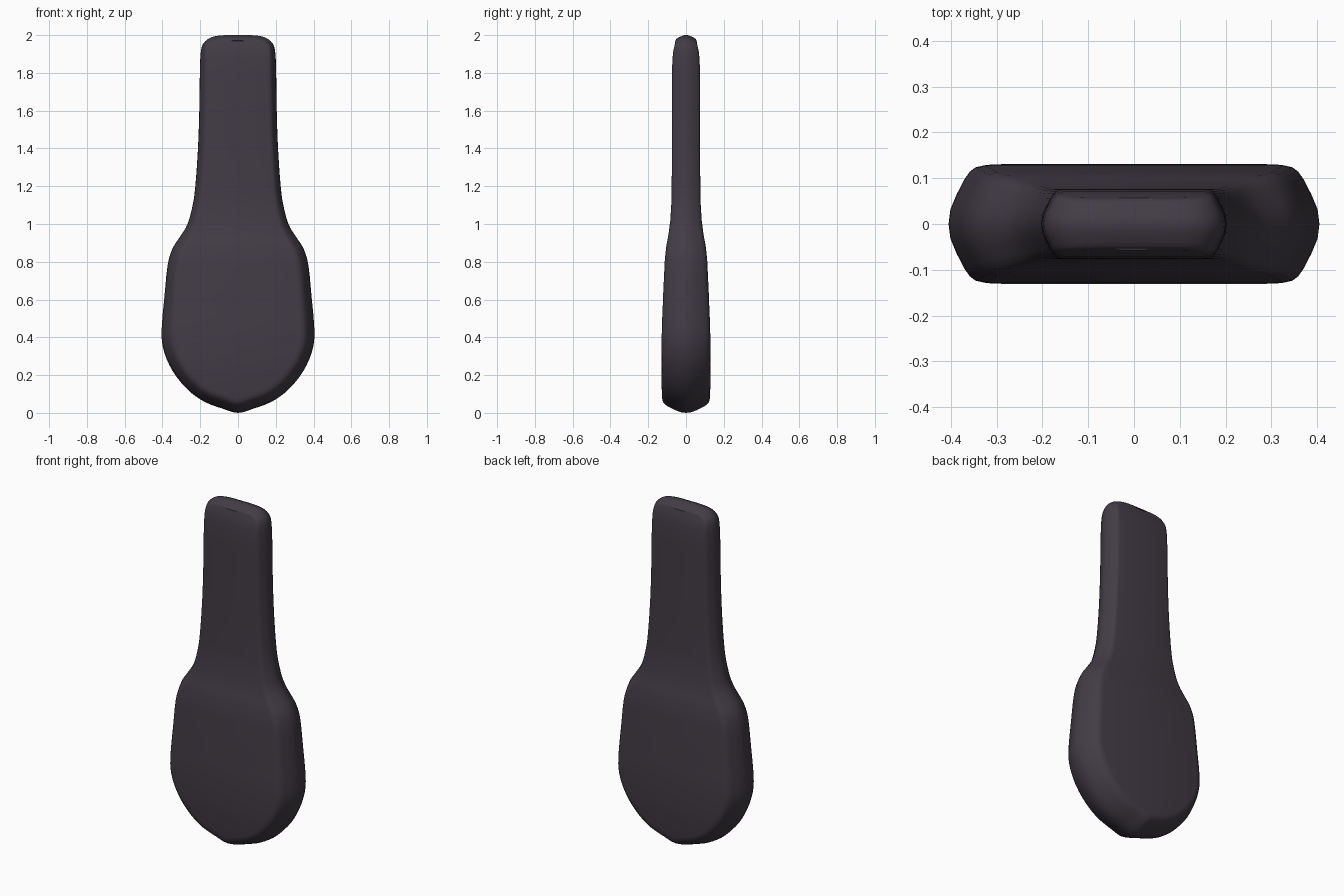
import bpy, bmesh, math
from mathutils import Vector

if "Cube" in bpy.data.objects:
    bpy.data.objects.remove(bpy.data.objects["Cube"])

# Right half of the front outline (half width, height), bottom to top
OUTLINE = [(0, 0.0), (0.08, 0.022), (0.17, 0.055), (0.25, 0.108), (0.325, 0.19),
           (0.378, 0.285), (0.403, 0.38), (0.402, 0.48), (0.389, 0.62), (0.373, 0.78),
           (0.347, 0.87), (0.305, 0.935), (0.267, 1.0), (0.24, 1.1), (0.226, 1.2),
           (0.212, 1.4), (0.205, 1.6), (0.202, 1.8), (0.196, 1.92), (0.174, 1.967),
           (0.13, 1.992), (0.065, 2.0), (0, 2.0)]
# Half thickness at each height
DEPTH = [(0, 0.122), (0.1, 0.128), (0.25, 0.131), (0.45, 0.128), (0.6, 0.122),
         (0.8, 0.113), (0.88, 0.105), (0.95, 0.092), (1.02, 0.083), (1.12, 0.077),
         (1.3, 0.075), (1.8, 0.075), (1.9, 0.07), (1.96, 0.058), (2.0, 0.05)]
# Rounded rim (inset, fraction of half thickness), middle to face
RIM = [(0, 0), (0.004, 0.25), (0.017, 0.5), (0.033, 0.75), (0.045, 0.89),
       (0.058, 0.965), (0.078, 1.0)]


def smooth_curve(pts, steps):
    p = [Vector(q) for q in pts]
    p = [Vector((-p[1].x, p[1].y))] + p + [Vector((-p[-2].x, p[-2].y))]
    out = []
    for a, b, c, d in zip(p, p[1:], p[2:], p[3:]):
        for s in range(steps):
            t = s / steps
            out.append(0.5 * (2 * b + (c - a) * t + (2 * a - 5 * b + 4 * c - d) * t ** 2
                              + (3 * b - a - 3 * c + d) * t ** 3))
    return out + [p[-2]]


def depth(z):
    for (z0, d0), (z1, d1) in zip(DEPTH, DEPTH[1:]):
        if z <= z1:
            t = max(0, (z - z0) / (z1 - z0))
            t = t * t * (3 - 2 * t) * 0.3 + t * 0.7
            return d0 + (d1 - d0) * t
    return DEPTH[-1][1]


# Closed outline, mirrored to the left
half = smooth_curve(OUTLINE, 3)
n = len(half) - 1
loop = half + [Vector((-p.x, p.y)) for p in reversed(half[1:-1])]
m = len(loop)

# Rings run from the front face, around the rim, to the back face
bm = bmesh.new()
profile = [(i, -f) for i, f in reversed(RIM)] + RIM[1:]
rings = []
for inset, frac in profile:
    ring = []
    for i, p in enumerate(loop):
        t = (loop[(i + 1) % m] - loop[i - 1]).normalized()
        k = inset * depth(p.y) / 0.125
        x, z = p.x - t.y * k, p.y + t.x * k
        ring.append(bm.verts.new((x, frac * depth(z), z)))
    rings.append(ring)
for a, b in zip(rings, rings[1:]):
    for i in range(m):
        j = (i + 1) % m
        bm.faces.new((a[i], a[j], b[j], b[i]))

# Front and back faces
for ring in (rings[0], rings[-1]):
    for i in range(n):
        ids = [i, i + 1, (m - i - 1) % m, (m - i) % m]
        bm.faces.new([ring[k] for k in dict.fromkeys(ids)])
bmesh.ops.recalc_face_normals(bm, faces=bm.faces)

mesh = bpy.data.meshes.new("paddle_body")
bm.to_mesh(mesh)
bm.free()
for f in mesh.polygons:
    f.use_smooth = True
body = bpy.data.objects.new("paddle_body", mesh)
bpy.context.collection.objects.link(body)

mat = bpy.data.materials.new("dark_plum")
mat.diffuse_color = (0.055, 0.045, 0.06, 1)
mat.use_nodes = True
mat.node_tree.nodes["Principled BSDF"].inputs["Base Color"].default_value = mat.diffuse_color
mesh.materials.append(mat)
